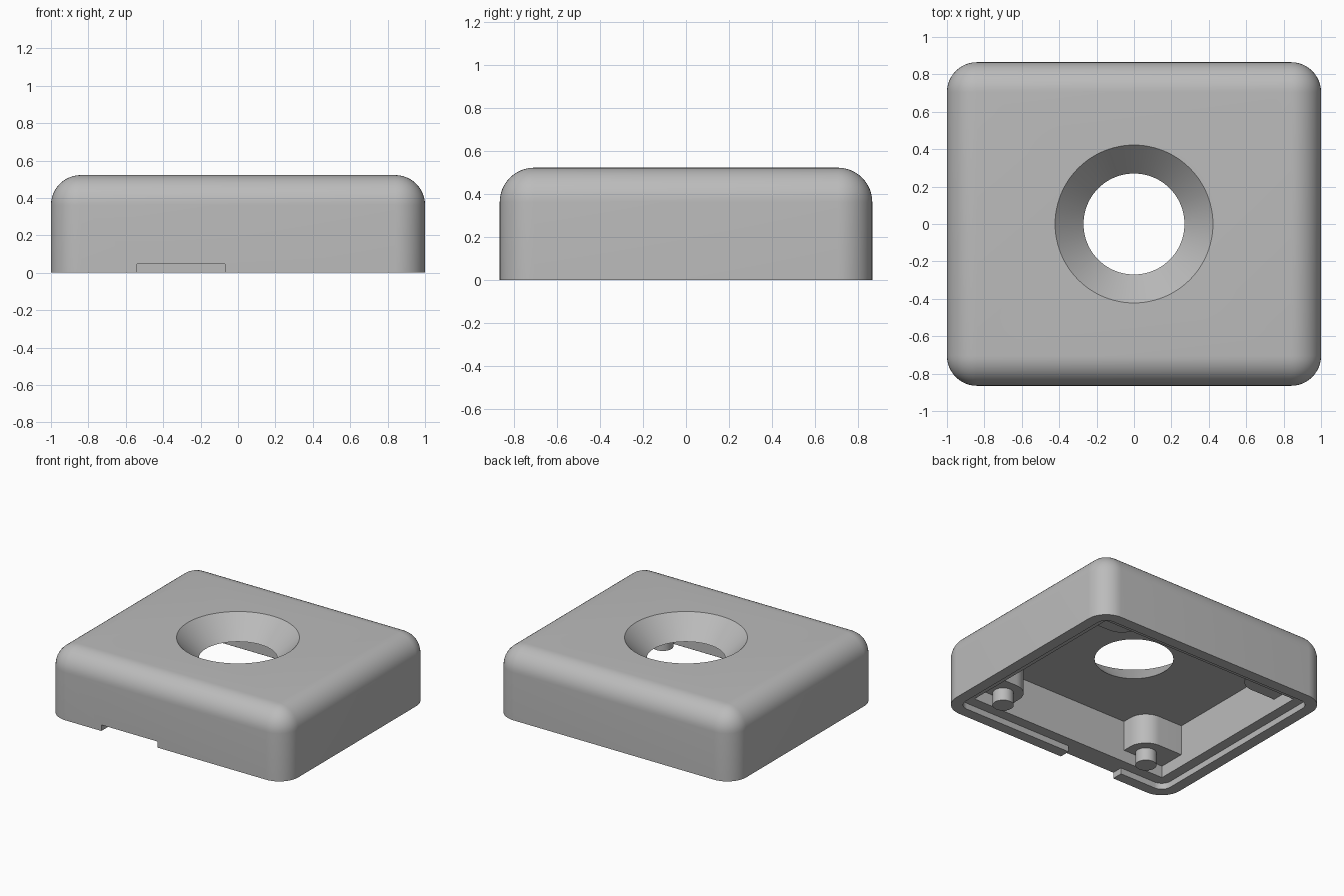
import bpy, bmesh, math
from mathutils import Vector

cube = bpy.data.objects.get("Cube")
if cube:
    bpy.data.objects.remove(cube, do_unlink=True)

HX, HY, H = 1.0, 0.865, 0.522       # outer half sizes and height
FILLET = 0.16                       # corner and top edge radius
LEDGE, CEILING, BOSS_Z = 0.046, 0.364, 0.136

grey = bpy.data.materials.new("light_grey")
grey.use_nodes = True
colour = (0.5, 0.5, 0.5, 1)
grey.diffuse_color = colour
grey.node_tree.nodes["Principled BSDF"].inputs["Base Color"].default_value = colour


def add_object(name, bm):
    bmesh.ops.recalc_face_normals(bm, faces=bm.faces)
    mesh = bpy.data.meshes.new(name)
    bm.to_mesh(mesh)
    bm.free()
    obj = bpy.data.objects.new(name, mesh)
    bpy.context.collection.objects.link(obj)
    return obj


def box(name, low, high, fillet=0, top_fillet=False, segments=12):
    """Box between two corners with rounded upright (and top) edges."""
    bm = bmesh.new()
    bmesh.ops.create_cube(bm, size=1)
    low, high = Vector(low), Vector(high)
    for v in bm.verts:
        v.co = (low + high) / 2 + v.co * (high - low)
    if fillet:
        def chosen(e):
            a, b = (v.co for v in e.verts)
            return abs(a.z - b.z) > 0.01 or (top_fillet and a.z + b.z > 2 * high.z - 0.01)
        bmesh.ops.bevel(bm, geom=[e for e in bm.edges if chosen(e)], offset=fillet,
                        segments=segments, profile=0.5, affect='EDGES')
    return add_object(name, bm)


def round_post(name, r_low, r_high, z_low, z_high, x=0, y=0, segments=64):
    """Upright cylinder or cone."""
    bm = bmesh.new()
    bmesh.ops.create_cone(bm, cap_ends=True, segments=segments,
                          radius1=r_low, radius2=r_high, depth=z_high - z_low)
    bmesh.ops.translate(bm, verts=bm.verts, vec=(x, y, (z_low + z_high) / 2))
    return add_object(name, bm)


def cut(target, cutter):
    cutter.hide_render = True
    mod = target.modifiers.new("cut", 'BOOLEAN')
    mod.operation, mod.solver, mod.object = 'DIFFERENCE', 'EXACT', cutter
    bpy.context.view_layer.objects.active = target
    bpy.ops.object.modifier_apply(modifier=mod.name)
    bpy.data.objects.remove(cutter, do_unlink=True)


def finish(obj):
    obj.data.materials.clear()
    obj.data.materials.append(grey)
    bpy.ops.object.select_all(action='DESELECT')
    obj.select_set(True)
    bpy.context.view_layer.objects.active = obj
    bpy.ops.object.shade_smooth_by_angle(angle=math.radians(30))


# Cover shell with rounded corners and top edge
shell = box("cover_shell", (-HX, -HY, 0), (HX, HY, H), FILLET, True)

# Hollow inside, stepped lip, and cable notch in the front lip
IX, IY = HX - 0.16, HY - 0.163
LX, LY = HX - 0.083, HY - 0.083
cut(shell, box("cavity_cutter", (-IX, -IY, -0.1), (IX, IY, CEILING)))
cut(shell, box("lip_cutter", (-LX, -LY, -0.1), (LX, LY, LEDGE), 0.077))
cut(shell, box("notch_cutter", (-0.54, -HY - 0.1, -0.1), (-0.07, -IY + 0.05, LEDGE)))

# Countersunk hole: the cone runs past both faces at the same slope
slope = (0.422 - 0.27) / (H - CEILING)
extra = 0.05
cut(shell, round_post("hole_cutter", 0.27 - slope * extra, 0.422 + slope * extra,
                      CEILING - extra, H + extra, segments=96))
finish(shell)

# Corner bosses: a square block with one rounded inner corner
BX, BY, R = 0.64, 0.635, 0.14


def boss(name, sx, sy):
    bm = bmesh.new()
    arc = [math.pi + math.pi / 2 * i / 12 for i in range(13)]
    outline = [(BX + R * math.cos(a), BY + R * math.sin(a)) for a in arc]
    ex, ey = IX + 0.02, IY + 0.02
    outline += [(ex, BY - R), (ex, ey), (BX - R, ey)]
    face = bm.faces.new([bm.verts.new((sx * x, sy * y, BOSS_Z)) for x, y in outline])
    top = bmesh.ops.extrude_face_region(bm, geom=[face])["geom"]
    bmesh.ops.translate(bm, verts=[g for g in top if isinstance(g, bmesh.types.BMVert)],
                        vec=(0, 0, CEILING + 0.02 - BOSS_Z))
    finish(add_object(name, bm))


for side, sx in (("left", 1), ("right", -1)):
    for end, sy in (("front", -1), ("back", 1)):
        boss(f"{end}_{side}_boss", sx, sy)
    # Locating peg under each front boss
    finish(round_post(f"front_{side}_peg", 0.073, 0.073, 0.04, BOSS_Z + 0.02,
                      sx * BX, -BY, 32))
